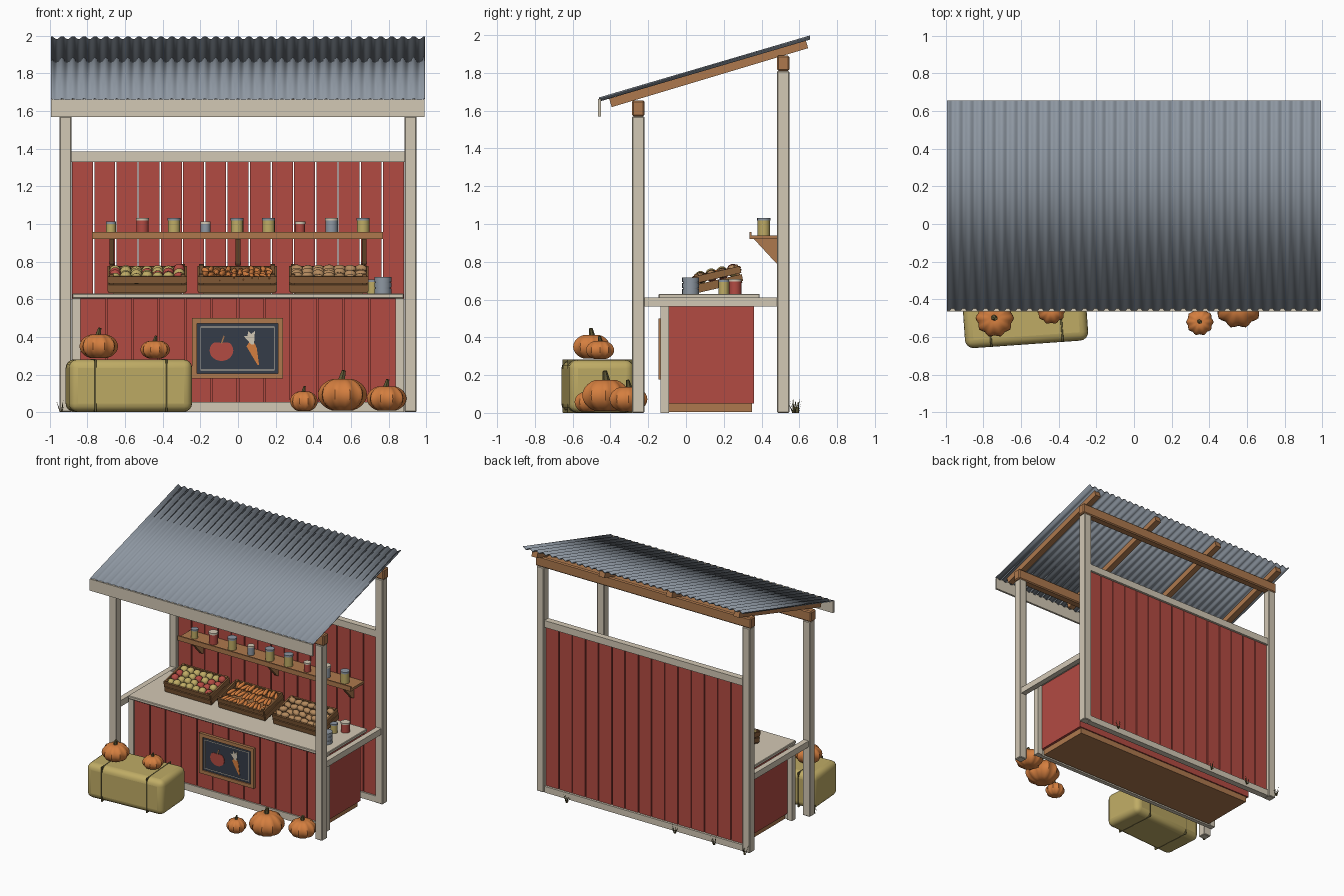
import bpy, bmesh, random
from math import sin, cos, pi, radians, atan2, hypot
from mathutils import Matrix, Vector, Euler

random.seed(4)
if "Cube" in bpy.data.objects:
    bpy.data.objects.remove(bpy.data.objects["Cube"])


def material(name, *rgb):
    m = bpy.data.materials.new(name)
    m.use_nodes = True
    m.diffuse_color = (*rgb, 1)
    m.node_tree.nodes["Principled BSDF"].inputs["Base Color"].default_value = (*rgb, 1)
    return m


red = material("barn_red", .45, .07, .055)
cream = material("cream_paint", .65, .58, .46)
wood = material("warm_wood", .42, .19, .075)
crate_wood = material("crate_wood", .27, .125, .045)
metal = material("galvanised_metal", .27, .31, .36)
orange = material("pumpkin_orange", .66, .21, .05)
hay = material("hay_yellow", .52, .41, .13)
slate = material("chalkboard_slate", .035, .045, .065)
olive = material("dry_olive", .13, .11, .04)
tan = material("potato_tan", .45, .25, .11)


def finish(name, bm, mat, matrix=None, smooth=False, bevel=0, segments=1):
    bmesh.ops.recalc_face_normals(bm, faces=bm.faces)
    me = bpy.data.meshes.new(name)
    bm.to_mesh(me)
    bm.free()
    me.materials.append(mat)
    ob = bpy.data.objects.new(name, me)
    bpy.context.collection.objects.link(ob)
    if matrix is not None:
        ob.matrix_world = matrix
    if bevel:
        mod = ob.modifiers.new("bevel", "BEVEL")
        mod.width, mod.segments = bevel, segments
    if smooth:
        bpy.ops.object.select_all(action="DESELECT")
        ob.select_set(True)
        bpy.context.view_layer.objects.active = ob
        bpy.ops.object.shade_smooth_by_angle(angle=radians(40))
    return ob


def boxes(name, mat, spans, **kw):
    """Each span is (x0, x1, y0, y1, z0, z1)."""
    bm = bmesh.new()
    for a, b, c, d, e, f in spans:
        m = Matrix.LocRotScale(Vector((a + b, c + d, e + f)) / 2, None, (b - a, d - c, f - e))
        bmesh.ops.create_cube(bm, size=1, matrix=m)
    return finish(name, bm, mat, **kw)


def prism(name, mat, points, axis, lo, hi):
    bm = bmesh.new()
    ends = []
    for t in (lo, hi):
        ends.append([bm.verts.new((t, *p) if axis == "x" else (p[0], t, p[1])) for p in points])
        bm.faces.new(ends[-1])
    for i in range(len(points)):
        bm.faces.new([ends[0][i - 1], ends[0][i], ends[1][i], ends[1][i - 1]])
    return finish(name, bm, mat)


def lathe(name, mat, loc, rings, sides=16):
    """Stacked cylinders, each ring is (radius, z0, z1)."""
    bm = bmesh.new()
    for r, z0, z1 in rings:
        bmesh.ops.create_cone(bm, cap_ends=True, segments=sides, radius1=r, radius2=r, depth=z1 - z0,
                              matrix=Matrix.Translation((0, 0, (z0 + z1) / 2)))
    return finish(name, bm, mat, Matrix.Translation(loc), smooth=True)


def balls(name, mat, places, base):
    """Each place is (location, scale, rotation)."""
    bm = bmesh.new()
    for loc, scale, rot in places:
        bmesh.ops.create_uvsphere(bm, u_segments=10, v_segments=7, radius=1,
                                  matrix=Matrix.LocRotScale(loc, Euler(rot), scale))
    return finish(name, bm, mat, base, smooth=True)


# posts and beams
W = .0325
boxes("front_posts", cream, [(s * .917 - W, s * .917 + W, -.285, -.22, 0, 1.57) for s in (-1, 1)], bevel=.005)
boxes("back_posts", cream, [(s * .917 - W, s * .917 + W, .482, .547, 0, 1.81) for s in (-1, 1)], bevel=.005)
boxes("front_beam", wood, [(-.96, .96, -.285, -.22, 1.57, 1.655)], bevel=.008)
boxes("back_beam", wood, [(-.96, .96, .482, .547, 1.81, 1.893)], bevel=.008)

# rafters follow the roof slope
run, rise = 1.04, .312
tilt = atan2(rise, run)
half = hypot(run, rise) / 2
boxes("rafters", wood, [(x - .025, x + .025, -half, half, -.023, .023) for x in (-.9, -.3, .3, .9)],
      matrix=Matrix.LocRotScale(Vector((0, .12, 1.797)), Euler((tilt, 0, 0)), None))

# corrugated roof sheet
bm = bmesh.new()
waves, steps = 34, 8
rows = []
for i in range(waves * steps + 1):
    x = -.993 + 1.986 * i / (waves * steps)
    z = .008 * cos(2 * pi * i / steps)
    rows.append([bm.verts.new((x, y, h + z)) for y, h in ((-.46, 1.659), (.656, 1.987))])
for p, q in zip(rows, rows[1:]):
    bm.faces.new((p[0], q[0], q[1], p[1]))
roof = finish("corrugated_roof", bm, metal, smooth=True)
thick = roof.modifiers.new("thickness", "SOLIDIFY")
thick.thickness, thick.offset = .006, 0
boxes("fascia_board", cream, [(-.995, .99, -.466, -.45, 1.568, 1.662)])


# vertical boarding shared by wall and counter
def boarding(name, x_half, count, gap, y0, y1, z0, z1):
    w = 2 * x_half / count
    boxes(name, red, [(-x_half + i * w + gap / 2, -x_half + (i + 1) * w - gap / 2, y0, y1, z0, z1)
                      for i in range(count)])


boarding("back_wall_boards", .885, 15, .007, .503, .522, .03, 1.34)
boxes("back_wall_rails", cream, [(-.885, .885, .49, .54, 1.33, 1.385), (-.885, .885, .49, .54, 0, .05)])

# counter
boxes("counter_body", red, [(-.84, .84, -.1, .36, .05, .605)])
boarding("counter_front_boards", .84, 12, .008, -.122, -.1, .05, .605)
boxes("counter_base", wood, [(-.82, .82, -.09, .35, .004, .05)])
boxes("counter_trim", cream, [(s * .86 - .022, s * .86 + .022, -.135, -.09, 0, .605) for s in (-1, 1)]
      + [(-.84, .84, -.133, -.1, 0, .055)])
boxes("counter_top", cream, [(-.88, .88, -.145, .39, .605, .63)], bevel=.004)
boxes("side_rails", cream, [(s * .917 - .022, s * .917 + .022, -.22, .482, .563, .612) for s in (-1, 1)])

# chalkboard sign with painted apple and carrot
boxes("sign_frame", wood, [(-.245, .24, -.145, -.122, a, a + .028) for a in (.178, .472)]
      + [(a, a + .028, -.145, -.122, .2, .475) for a in (-.245, .212)])
boxes("sign_board", slate, [(-.22, .215, -.136, -.122, .2, .475)])
boxes("sign_border", cream, [(-.2, .195, -.138, -.135, a, a + .004) for a in (.222, .45)]
      + [(a, a + .004, -.138, -.135, .222, .454) for a in (-.2, .191)])
apple = []
for i in range(24):
    t = 2 * pi * i / 24
    apple.append((-.088 + .063 * cos(t), .328 + .056 * sin(t) - .016 * max(0, sin(t)) ** 8))
prism("sign_apple", red, apple, "y", -.139, -.135)
prism("sign_apple_stem", wood, [(-.092, .365), (-.084, .365), (-.07, .405), (-.077, .407)], "y", -.1395, -.135)
prism("sign_carrot", orange, [(.045, .35), (.06, .372), (.09, .365), (.1, .34), (.112, .25), (.104, .25)],
      "y", -.139, -.135)
prism("sign_carrot_leaves", cream, [(.07, .36), (.03, .405), (.05, .405), (.055, .432), (.07, .415),
                                    (.09, .432), (.088, .4), (.085, .36)], "y", -.1395, -.135)

# shelf with brackets
boxes("shelf", wood, [(-.775, .77, .34, .503, .92, .94), (-.775, .77, .335, .346, .92, .958)])
for x in (-.67, 0, .67):
    prism("shelf_bracket", wood, [(.36, .92), (.5, .92), (.5, .78), (.48, .79)], "x", x - .012, x + .012)


# jars
def jar(x, y, z, r, h, mat):
    lathe("jar", mat, (x, y, z), [(r, 0, h * .86)])
    lathe("jar_lid", metal if mat is hay else cream, (x, y, z), [(r * 1.06, h * .84, h)])


for i, mat in enumerate((hay, red, hay, metal, hay, hay, red, metal, hay)):
    small = i in (0, 3, 6)
    jar(-.675 + i * .1675, .412, .94, .026 if small else .033, .073 if small else .093, mat)
jar(.715, .2, .63, .027, .075, hay)
jar(.775, .26, .63, .033, .078, red)
lathe("ribbed_can", metal, (.77, .025, .63), [(.045, 0, .027), (.041, .027, .032), (.045, .032, .058),
                                              (.041, .058, .063), (.045, .063, .088)], 20)

# produce crates, tilted toward the customer
U, V = .205, .122
for kind, cx in (("apple", -.483), ("carrot", -.005), ("potato", .483)):
    base = Matrix.LocRotScale(Vector((cx, .18, .662)), Euler((radians(13), 0, 0)), None)
    parts = [(-U, U, -V, V, 0, .012)]
    for z in (.008, .052):
        for s in (-1, 1):
            parts.append((-U, U, s * V - .006, s * V + .006, z, z + .037))
            parts.append((s * U - .006, s * U + .006, -V, V, z, z + .037))
    parts += [(s * .19 - .011, s * .19 + .011, t * .108 - .011, t * .108 + .011, 0, .1)
              for s in (-1, 1) for t in (-1, 1)]
    boxes(kind + "_crate", crate_wood, parts, matrix=base)
    boxes(kind + "_crate_prop", crate_wood, [(cx - .18, cx + .18, .25, .275, .63, .675)])
    groups = {0: [], 1: []}
    cols, lines = (12, 3) if kind == "carrot" else (7, 4)
    for i in range(cols):
        for j in range(lines):
            loc = Vector((-.17 + .34 * i / (cols - 1), -.088 + .176 * j / (lines - 1),
                          .068 + random.uniform(0, .016)))
            spin = (0, 0, random.uniform(-.5, .5))
            size = {"apple": (.031, .031, .029), "carrot": (.014, .045, .014),
                    "potato": (.034, .025, .022)}[kind]
            groups[random.randint(0, 1) if kind == "apple" else 0].append((loc, size, spin))
    balls(kind + "s", {"apple": red, "carrot": orange, "potato": tan}[kind], groups[0], base)
    if kind == "apple":
        balls("yellow_apples", hay, groups[1], base)

# hay bale with twine
bale = Matrix.LocRotScale(Vector((-.58, -.468, 0)), Euler((0, 0, radians(4))), None)
boxes("hay_bale", hay, [(-.328, .328, -.172, .172, .002, .28)], matrix=bale, bevel=.045, segments=4, smooth=True)
for x in (-.19, .19):
    boxes("bale_twine", olive, [(x - .005, x + .005, -.174, .174, 0, .283)], matrix=bale, bevel=.04, segments=3)


# pumpkins
def pumpkin(x, y, z, r, h):
    bm = bmesh.new()
    bmesh.ops.create_uvsphere(bm, u_segments=40, v_segments=14, radius=1)
    for v in bm.verts:
        flat = hypot(v.co.x, v.co.y)
        k = r * (.95 + .055 * cos(10 * atan2(v.co.y, v.co.x)))
        dip = .16 * max(0, 1 - flat * 2.2) * (1 if v.co.z > 0 else -1)
        v.co = (v.co.x * k, v.co.y * k, (v.co.z - dip) * h / 2 + h / 2)
    finish("pumpkin", bm, orange, Matrix.Translation((x, y, z)), smooth=True)
    bm = bmesh.new()
    bmesh.ops.create_cone(bm, cap_ends=True, segments=6, radius1=r * .17, radius2=r * .09, depth=h * .35)
    finish("pumpkin_stem", bm, olive,
           Matrix.LocRotScale(Vector((x, y, z + h * 1.03)), Euler((.15, .25, 0)), None))


for spec in ((-.74, -.5, .28, .102, .14), (-.44, -.455, .28, .078, .105), (.35, -.52, 0, .073, .115),
             (.555, -.425, 0, .13, .185), (.79, -.305, 0, .105, .145)):
    pumpkin(*spec)

# dry grass tufts
for x, y in ((.65, .59), (-.3, .57), (-.65, .57), (-.94, -.29), (-.93, .58)):
    bm = bmesh.new()
    for i in range(7):
        a = 2 * pi * i / 7 + random.random()
        out = Vector((cos(a), sin(a), 0))
        side = Vector((-sin(a), cos(a), 0)) * .005
        tip = out * random.uniform(.018, .035) + Vector((0, 0, random.uniform(.04, .075)))
        bm.faces.new([bm.verts.new(p) for p in (out * .006 - side, out * .006 + side, tip)])
    finish("grass_tuft", bm, olive, Matrix.Translation((x, y, 0)))
